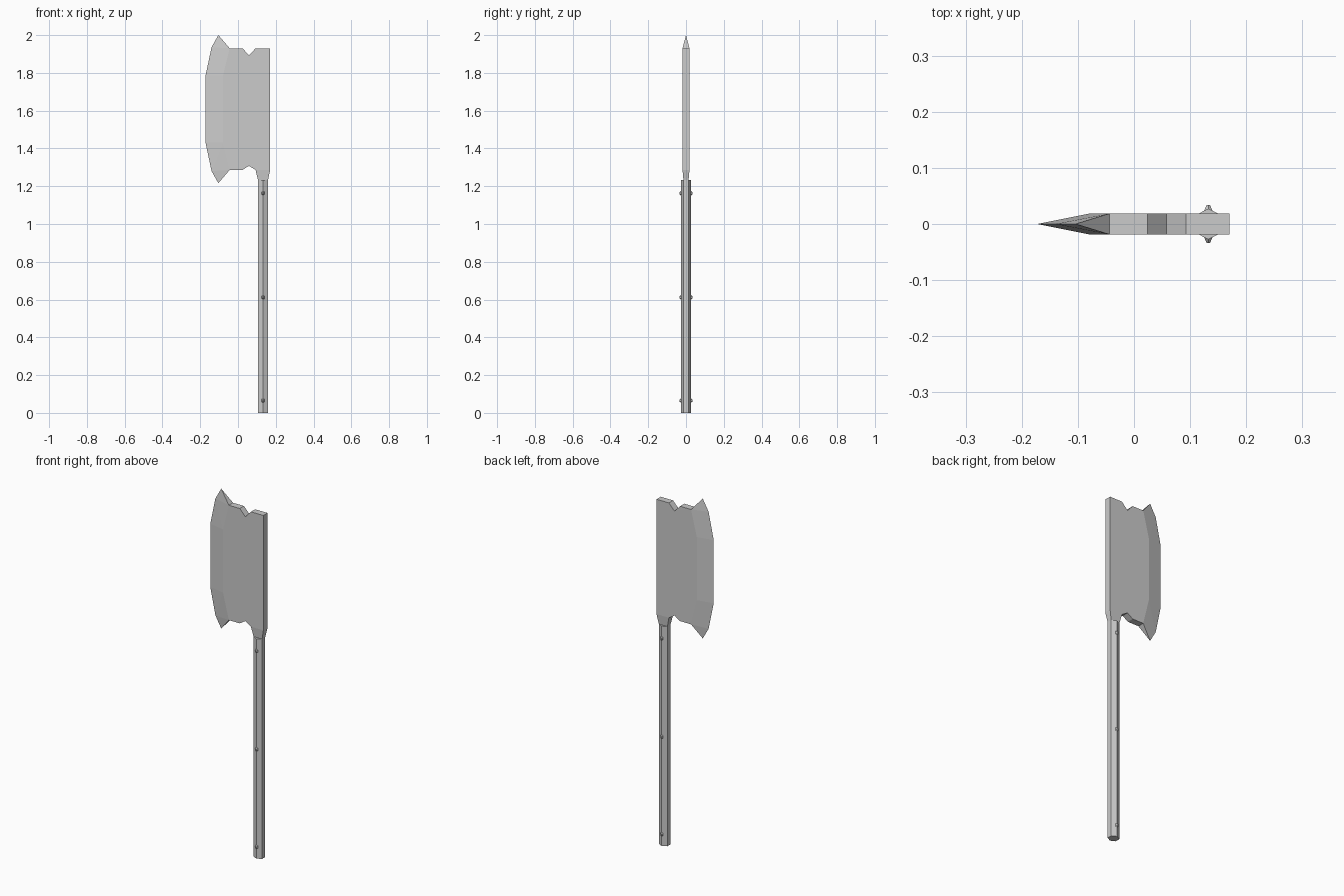
import bpy, bmesh, math
from mathutils import Matrix

if "Cube" in bpy.data.objects:
    bpy.data.objects.remove(bpy.data.objects["Cube"])

T = 0.0185          # half thickness of the blade
NECK_T = 0.0135     # half thickness where the neck meets the shaft
MID = 1.608         # mirror height of the blade
HX = 0.1325         # shaft axis


def finish(name, bm):
    bmesh.ops.recalc_face_normals(bm, faces=bm.faces)
    me = bpy.data.meshes.new(name)
    bm.to_mesh(me)
    bm.free()
    ob = bpy.data.objects.new(name, me)
    bpy.context.collection.objects.link(ob)
    return ob


def flip(p):
    return (p[0], 2 * MID - p[1])


# Blade: flat plate, ground cutting edge and tapered neck
bm = bmesh.new()
top = [(-0.08, 1.785), (-0.044, 1.93), (0.024, 1.93), (0.058, 1.893), (0.093, 1.93), (0.17, 1.93)]
bottom = [flip(p) for p in reversed(top)]
bottom[2] = (0.058, 1.308)
plate = top + bottom
sharp_top = [(-0.172, 1.785), (-0.14, 1.936), (-0.104, 2.0)]
sharp = sharp_top + [flip(p) for p in reversed(sharp_top)]
edge = [bm.verts.new((x, 0, z)) for x, z in sharp]
sides = []
for s in (-1, 1):
    v = [bm.verts.new((x, s * T, z)) for x, z in plate]
    n = [bm.verts.new((x, s * NECK_T, 1.232)) for x in (0.159, 0.106)]
    bm.faces.new(v)
    bm.faces.new((v[6], v[7], n[1], n[0]))
    # Bevel facets running to the sharp edge
    for b, a, c, d, e in ((0, 1, 0, 1, 2), (11, 10, 5, 4, 3)):
        bm.faces.new((v[b], edge[c], edge[d]))
        bm.faces.new((v[b], edge[d], v[a]))
        bm.faces.new((v[a], edge[d], edge[e]))
    bm.faces.new((v[0], v[11], edge[5], edge[0]))
    sides.append(v[1:7] + n + v[7:11])
# Rim joining the two sides, and the closing triangles at the horns
f, b = sides
for i in range(len(f) - 1):
    bm.faces.new((f[i], f[i + 1], b[i + 1], b[i]))
bm.faces.new((f[0], b[0], edge[2]))
bm.faces.new((f[-1], b[-1], edge[3]))
finish("blade", bm)

# Six-sided shaft with a ridge facing front and back
bm = bmesh.new()
bmesh.ops.create_cone(bm, cap_ends=True, segments=6, radius1=1, radius2=1, depth=1.232)
r = [v.co.copy() for v in bm.verts]
turn = 0 if max(c.y for c in r) > 0.99 else math.pi / 6
bm.transform(Matrix.Translation((HX, 0, 0.616))
             @ Matrix.Diagonal((0.0265 / math.cos(math.pi / 6), 0.0275, 1, 1))
             @ Matrix.Rotation(turn, 4, 'Z'))
finish("shaft", bm)

# Small rivets on both ridges
bm = bmesh.new()
for z in (0.065, 0.612, 1.163):
    for s in (-1, 1):
        bmesh.ops.create_cone(
            bm, cap_ends=True, segments=6, radius1=0.018, radius2=0.006, depth=0.014,
            matrix=Matrix.Translation((HX, s * 0.0265, z))
            @ Matrix.Diagonal((0.6, 1, 1, 1))
            @ Matrix.Rotation(-s * math.pi / 2, 4, 'X'))
finish("rivets", bm)
